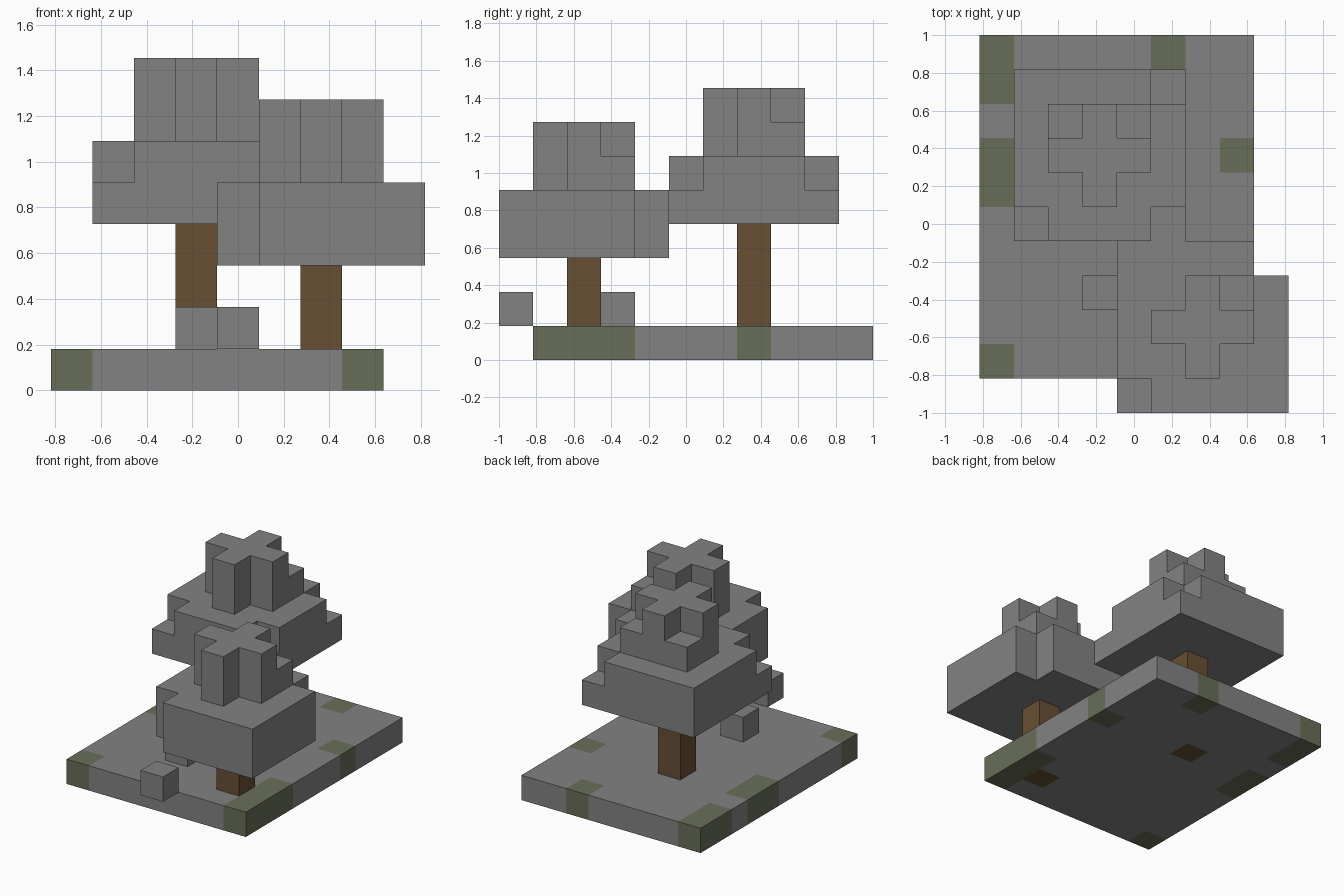
import bpy, bmesh
from mathutils import Vector

cube = bpy.data.objects.get("Cube")
if cube:
    bpy.data.objects.remove(cube, do_unlink=True)

UNIT = 2 / 11                          # edge of one block
ORIGIN = Vector((-4.5, -5.5, 0))       # block coordinates of the grid corner


def material(name, rgb):
    m = bpy.data.materials.new(name)
    m.use_nodes = True
    m.diffuse_color = (*rgb, 1)
    bsdf = next(n for n in m.node_tree.nodes if n.type == 'BSDF_PRINCIPLED')
    bsdf.inputs["Base Color"].default_value = (*rgb, 1)
    return m


GREY = material("stone_grey", (0.225, 0.225, 0.225))
MOSS = material("moss_green", (0.138, 0.156, 0.098))
BARK = material("bark_brown", (0.138, 0.078, 0.033))


def box(xs, ys, zs):
    """All blocks in the half-open ranges."""
    return {(x, y, z) for x in range(*xs) for y in range(*ys) for z in range(*zs)}


def column(x, y, z0, z1):
    return box((x, x + 1), (y, y + 1), (z0, z1))


def crown(x, y, z):
    """Two-block-high wide layer topped by a two-block-high cross."""
    wide = box((x - 2, x + 3), (y - 2, y + 3), (z, z + 2))
    cross = box((x - 1, x + 2), (y, y + 1), (z + 2, z + 4))
    return wide | cross | box((x, x + 1), (y - 1, y + 2), (z + 2, z + 4))


# Trunks run down through the ground slab
back_trunk = column(3, 7, 0, 4)
front_trunk = column(6, 2, 0, 3)

# Back crown: three corners stepped down, two half-height blocks by the cross
back_crown = crown(3, 7, 4)
back_crown -= {(1, 5, 5), (5, 5, 5), (5, 9, 5)}
back_crown |= {(2, 8, 6), (4, 8, 6)}

# Front crown: two corners cut away, one half-height block by the cross
front_crown = crown(6, 2, 3)
front_crown -= column(4, 0, 3, 5) | column(8, 4, 3, 5)
front_crown |= {(7, 3, 5)}

# Ground slab and its mossy blocks
ground = box((0, 8), (1, 11), (0, 1)) - back_trunk - front_trunk
moss = (box((0, 1), (9, 11), (0, 1)) | box((0, 1), (6, 8), (0, 1))
        | box((7, 8), (1, 4), (0, 1)) | {(0, 1, 0), (7, 7, 0), (5, 10, 0)})

parts = {
    "ground_slab": (ground, GREY),
    "back_trunk": (back_trunk, BARK),
    "front_trunk": (front_trunk, BARK),
    "back_crown": (back_crown, GREY),
    "front_crown": (front_crown, GREY),
    "front_rock": ({(4, 0, 1)}, GREY),
    "middle_rock": ({(3, 3, 1)}, GREY),
}
solid = set().union(*(cells for cells, _ in parts.values()))


def build(name, cells, mat):
    """Skin the blocks, leaving out every face covered by another block."""
    bm = bmesh.new()
    for cell in sorted(cells):
        centre = Vector(cell) + Vector((0.5, 0.5, 0.5))
        for axis in range(3):
            for side in (-1, 1):
                n = Vector((0, 0, 0))
                n[axis] = side
                if tuple(int(c + d) for c, d in zip(cell, n)) in solid:
                    continue
                u = Vector((0, 0, 0))
                u[(axis + 1) % 3] = 0.5
                v = n.cross(u)
                mid = centre + n * 0.5
                corners = (mid - u - v, mid + u - v, mid + u + v, mid - u + v)
                face = bm.faces.new([bm.verts.new((c + ORIGIN) * UNIT) for c in corners])
                face.material_index = int(mat is GREY and cell in moss)
    bmesh.ops.remove_doubles(bm, verts=bm.verts, dist=0.001)
    # Merge flat areas of one colour
    bmesh.ops.dissolve_limit(bm, angle_limit=0.01, verts=bm.verts, edges=bm.edges,
                             delimit={'MATERIAL'})
    mesh = bpy.data.meshes.new(name)
    bm.to_mesh(mesh)
    bm.free()
    mesh.materials.append(mat)
    if cells & moss:
        mesh.materials.append(MOSS)
    bpy.context.collection.objects.link(bpy.data.objects.new(name, mesh))


for part, (cells, mat) in parts.items():
    build(part, cells, mat)
